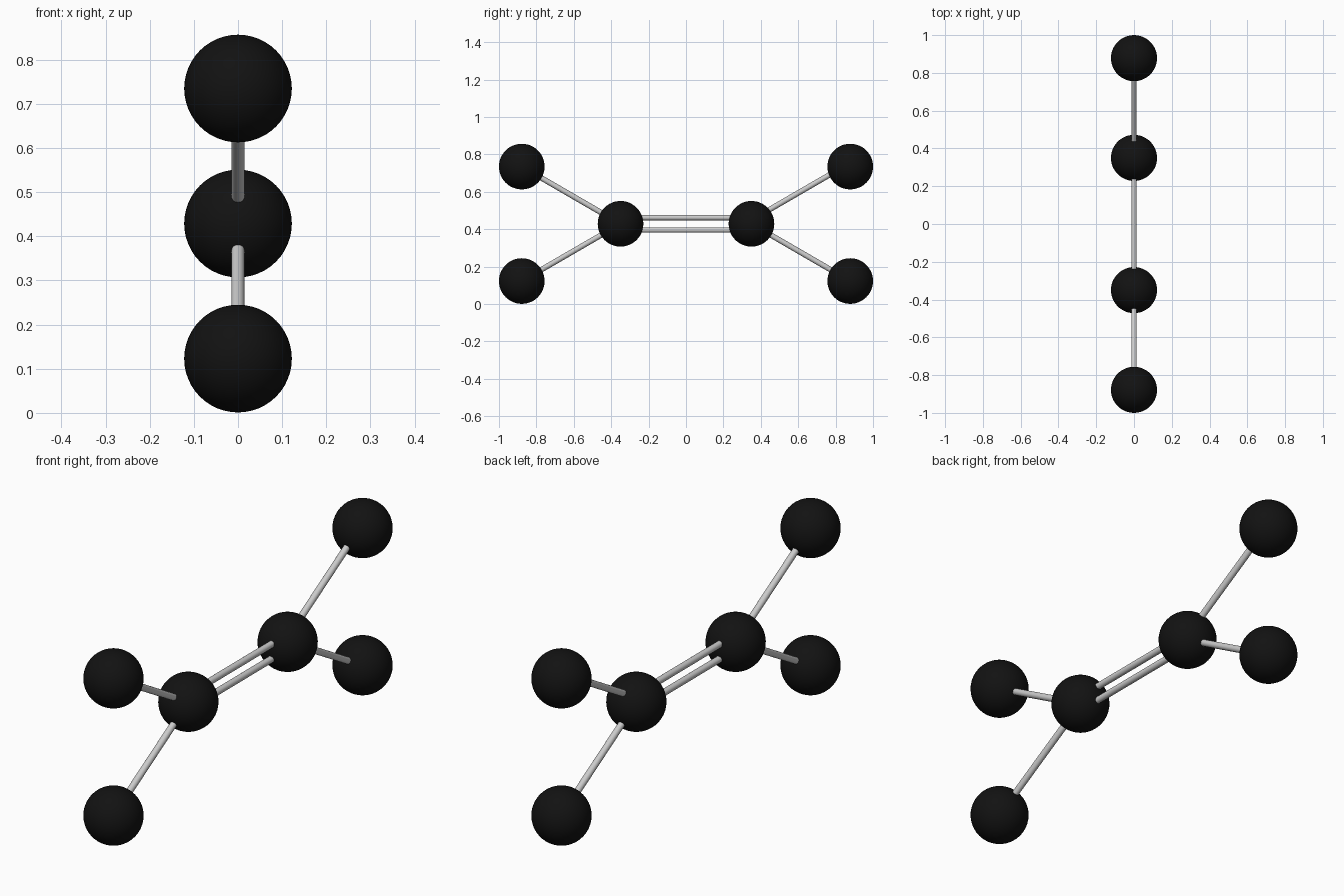
import bpy, math
from mathutils import Vector

if "Cube" in bpy.data.objects:
    bpy.data.objects.remove(bpy.data.objects["Cube"])

R_ATOM, R_BOND = 0.122, 0.0145
Z_MID, Y_IN, Y_OUT, DZ = 0.429, 0.35, 0.878, 0.306

black = bpy.data.materials.new("black")
black.diffuse_color = (0.006, 0.006, 0.006, 1)
black.use_nodes = True
black.node_tree.nodes["Principled BSDF"].inputs["Base Color"].default_value = black.diffuse_color


def smooth():
    bpy.ops.object.shade_smooth_by_angle(angle=math.radians(40))


def atom(name, y, z):
    bpy.ops.mesh.primitive_uv_sphere_add(segments=48, ring_count=24, radius=R_ATOM, location=(0, y, z))
    ob = bpy.context.object
    ob.name = name
    ob.data.materials.append(black)
    smooth()


def bond(name, a, b):
    a, b = Vector((0, *a)), Vector((0, *b))
    bpy.ops.mesh.primitive_cylinder_add(vertices=24, radius=R_BOND, depth=(b - a).length, location=(a + b) / 2)
    ob = bpy.context.object
    ob.name = name
    ob.rotation_mode = 'QUATERNION'
    ob.rotation_quaternion = (b - a).to_track_quat('Z', 'Y')
    smooth()


# two inner atoms, each with an upper and a lower outer atom
for s, side in ((-1, "front"), (1, "back")):
    atom(f"inner_atom_{side}", s * Y_IN, Z_MID)
    for t, level in ((-1, "lower"), (1, "upper")):
        atom(f"outer_atom_{side}_{level}", s * Y_OUT, Z_MID + t * DZ)
        # the upper back bond sits slightly above the line of centres
        lift = 0.02 if s == 1 and t == 1 else 0.0
        bond(f"bond_{side}_{level}", (s * Y_IN, Z_MID + lift), (s * Y_OUT, Z_MID + t * DZ + lift))

# double bond between the inner atoms
for t, level in ((-1, "lower"), (1, "upper")):
    bond(f"double_bond_{level}", (-Y_IN, Z_MID + t * 0.033), (Y_IN, Z_MID + t * 0.033))
